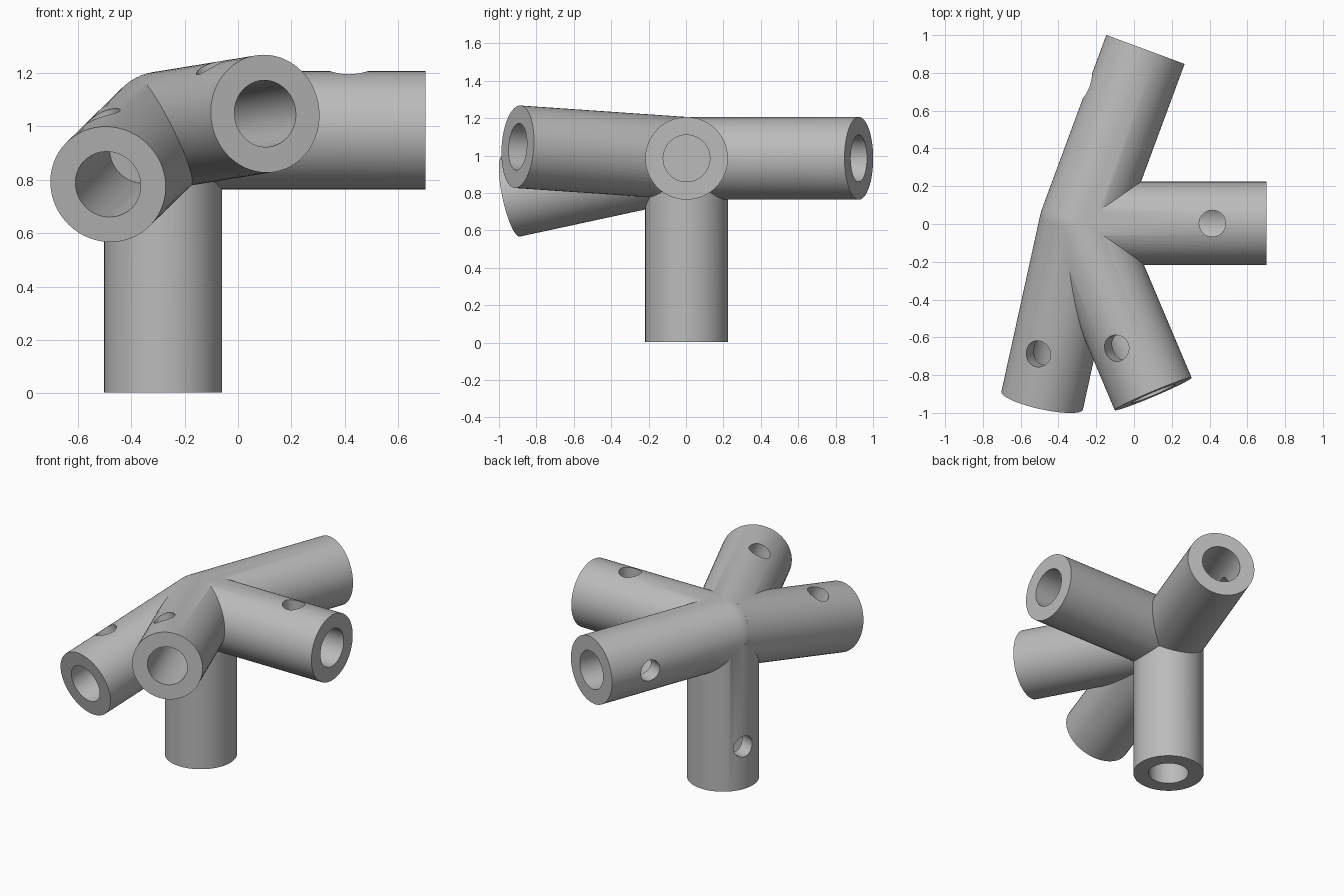
import bpy
from math import radians
from mathutils import Vector

if "Cube" in bpy.data.objects:
    bpy.data.objects.remove(bpy.data.objects["Cube"], do_unlink=True)

HUB = Vector((-0.28, 0.003, 0.985))
LENGTH, RADIUS = 0.982, 0.221
BORE_RADIUS, BORE_DEPTH = 0.125, 0.61
HOLE_RADIUS, HOLE_POS = 0.07, 0.695

# Each socket: axis direction and the side its screw hole faces
SOCKETS = [
    ((0, 0, -1), (-0.94, 0.34, 0)),
    ((1, 0, 0), (0, 0, 1)),
    ((0.347, 0.938, 0), (-0.938, 0.347, 0)),
    ((0.388, -0.918, 0.063), (-0.386, -0.1, 0.917)),
    ((-0.21, -0.955, -0.206), (-0.38, -0.12, 0.92)),
]


def rod(start, end, radius, sides=64):
    """Closed cylinder between two points."""
    axis = end - start
    bpy.ops.mesh.primitive_cylinder_add(
        vertices=sides, radius=radius, depth=axis.length,
        location=(start + end) / 2,
        rotation=axis.to_track_quat('Z', 'Y').to_euler())
    return bpy.context.object


def combine(target, other, operation):
    """Apply a boolean and discard the helper."""
    mod = target.modifiers.new("boolean", 'BOOLEAN')
    mod.operation = operation
    mod.solver = 'EXACT'
    mod.object = other
    bpy.context.view_layer.objects.active = target
    bpy.ops.object.modifier_apply(modifier=mod.name)
    bpy.data.objects.remove(other, do_unlink=True)


# Rounded hub
bpy.ops.mesh.primitive_uv_sphere_add(
    segments=64, ring_count=32, radius=RADIUS, location=HUB)
connector = bpy.context.object
connector.name = "pipe_connector"

# Solid arms
for direction, _ in SOCKETS:
    d = Vector(direction).normalized()
    combine(connector, rod(HUB + d * 0.005, HUB + d * LENGTH, RADIUS), 'UNION')

# Blind bores and screw holes
for direction, side in SOCKETS:
    d, s = Vector(direction).normalized(), Vector(side).normalized()
    bore = rod(HUB + d * (LENGTH - BORE_DEPTH), HUB + d * (LENGTH + 0.05), BORE_RADIUS)
    combine(connector, bore, 'DIFFERENCE')
    base = HUB + d * HOLE_POS
    combine(connector, rod(base, base + s * 0.3, HOLE_RADIUS, 48), 'DIFFERENCE')

# Plain grey plastic
grey = bpy.data.materials.new("grey_plastic")
grey.use_nodes = True
color = (0.5, 0.5, 0.5, 1)
grey.diffuse_color = color
grey.node_tree.nodes["Principled BSDF"].inputs["Base Color"].default_value = color
connector.data.materials.clear()
connector.data.materials.append(grey)

# Smooth walls with crisp rims
bpy.ops.object.select_all(action='DESELECT')
connector.select_set(True)
bpy.context.view_layer.objects.active = connector
bpy.ops.object.shade_smooth_by_angle(angle=radians(30))
